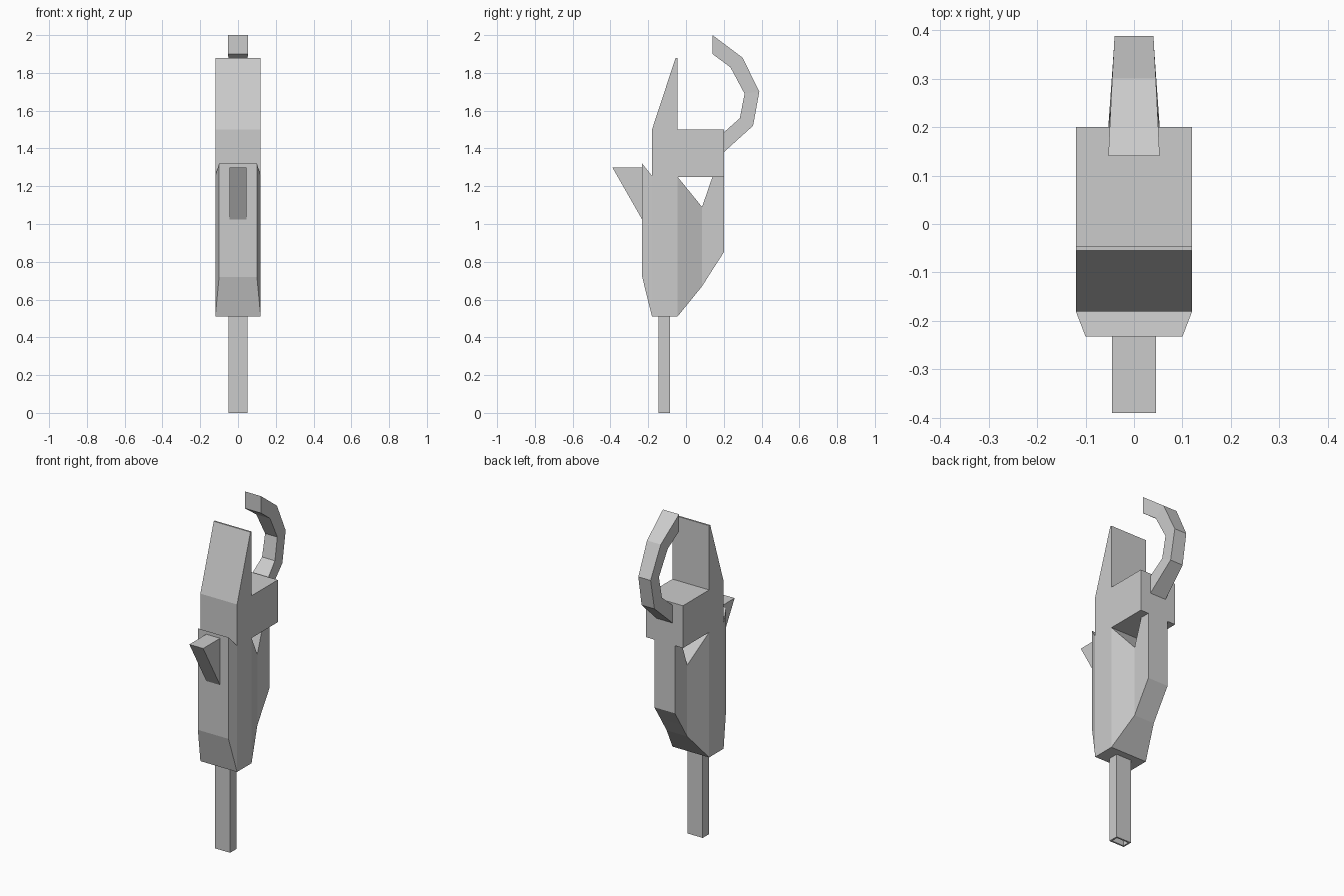
import bpy
import bmesh

if "Cube" in bpy.data.objects:
    bpy.data.objects.remove(bpy.data.objects["Cube"], do_unlink=True)

# Single grey material
grey = bpy.data.materials.new("light_grey")
grey.use_nodes = True
colour = (0.6, 0.6, 0.6, 1)
grey.diffuse_color = colour
grey.node_tree.nodes["Principled BSDF"].inputs["Base Color"].default_value = colour


def finish(name, bm):
    """Turn a bmesh into a flat shaded object with outward normals."""
    bmesh.ops.recalc_face_normals(bm, faces=bm.faces[:])
    mesh = bpy.data.meshes.new(name)
    bm.to_mesh(mesh)
    bm.free()
    mesh.materials.append(grey)
    obj = bpy.data.objects.new(name, mesh)
    bpy.context.collection.objects.link(obj)
    return obj


def prism(name, profile, half_width):
    """Extrude a (y, z) side profile across x."""
    bm = bmesh.new()
    sides = [[bm.verts.new((x, y, z)) for y, z in profile]
             for x in (-half_width, half_width)]
    for side in sides:
        bm.faces.new(side)
    for i in range(len(profile)):
        bm.faces.new((sides[0][i - 1], sides[0][i], sides[1][i], sides[1][i - 1]))
    return finish(name, bm)


def loft(name, sections):
    """Join rectangular sections, each (lower yz, upper yz, half width)."""
    bm = bmesh.new()
    rings = []
    for low, high, w in sections:
        corners = [(-w, *low), (w, *low), (w, *high), (-w, *high)]
        rings.append([bm.verts.new(c) for c in corners])
    bm.faces.new(rings[0])
    bm.faces.new(rings[-1])
    for a, b in zip(rings, rings[1:]):
        for i in range(4):
            bm.faces.new((a[i - 1], a[i], b[i], b[i - 1]))
    return finish(name, bm)


# Central body with the upright wedge and the rear block
prism("main_body", [
    (-0.18, 0.51), (-0.18, 1.5), (-0.055, 1.88), (-0.045, 1.88),
    (-0.045, 1.5), (0.2, 1.5), (0.2, 1.25), (-0.045, 1.25), (-0.045, 0.51),
], 0.12)

# Bevelled plate on the front
loft("front_plate", [
    ((-0.18, 0.51), (-0.18, 1.255), 0.12),
    ((-0.232, 0.72), (-0.232, 1.32), 0.1),
])

# Narrowing rear part with the notch in its top
loft("rear_housing", [
    ((-0.045, 0.51), (-0.045, 1.25), 0.12),
    ((0.085, 0.67), (0.085, 1.09), 0.067),
    ((0.14, 0.757), (0.14, 1.25), 0.067),
    ((0.2, 0.85), (0.2, 1.25), 0.067),
])

# Triangular fin on the front plate
prism("front_fin", [(-0.39, 1.3), (-0.23, 1.3), (-0.23, 1.02)], 0.045)

# Curved hook on the rear block
loft("rear_hook", [
    ((0.2, 1.38), (0.2, 1.485), 0.053),
    ((0.355, 1.52), (0.285, 1.56), 0.042),
    ((0.388, 1.7), (0.31, 1.69), 0.04),
    ((0.3, 1.88), (0.235, 1.83), 0.045),
    ((0.14, 2.0), (0.14, 1.9), 0.053),
])

# Bottom post with a recess in its lower end
post = prism("bottom_post", [(-0.145, 0), (-0.085, 0), (-0.085, 0.51), (-0.145, 0.51)], 0.05)
bm = bmesh.new()
bm.from_mesh(post.data)
end = min(bm.faces, key=lambda f: f.calc_center_median().z)
bmesh.ops.inset_region(bm, faces=[end], thickness=0.014)
hole = bmesh.ops.extrude_discrete_faces(bm, faces=[end])["faces"][0]
bmesh.ops.translate(bm, verts=hole.verts[:], vec=(0, 0, 0.2))
bm.to_mesh(post.data)
bm.free()
